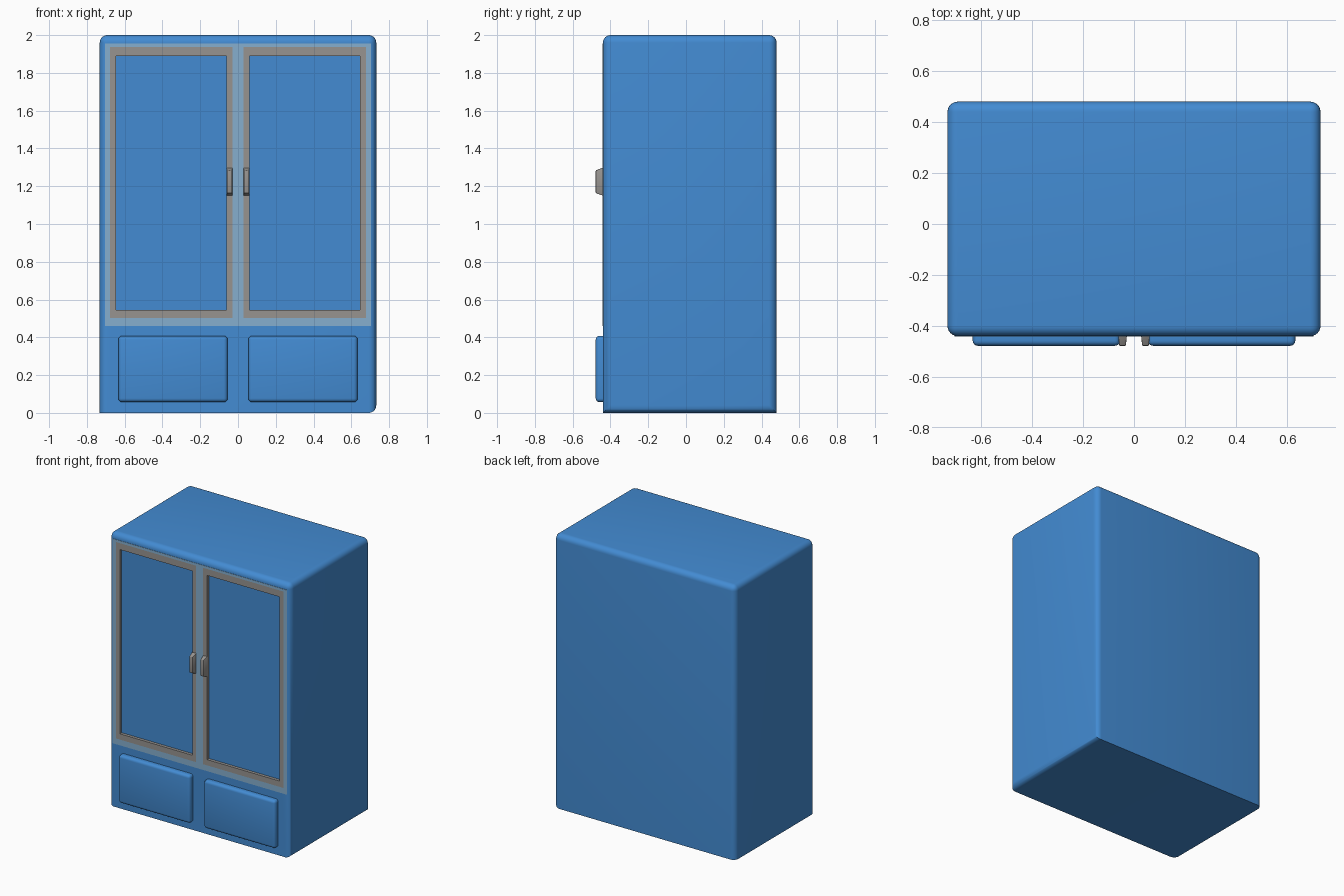
import bpy
import bmesh
from math import radians

if "Cube" in bpy.data.objects:
    bpy.data.objects.remove(bpy.data.objects["Cube"])


def material(name, rgb):
    mat = bpy.data.materials.new(name)
    mat.use_nodes = True
    mat.diffuse_color = (*rgb, 1)
    mat.node_tree.nodes["Principled BSDF"].inputs["Base Color"].default_value = (*rgb, 1)
    return mat


BLUE = material("cabinet blue", (0.056, 0.26, 0.65))
PALE = material("pale blue trim", (0.24, 0.43, 0.62))
GREY = material("warm grey", (0.31, 0.295, 0.28))

FRONT, BACK = -0.44, 0.48


def finish(name, bm, mat, smooth=False):
    bmesh.ops.recalc_face_normals(bm, faces=bm.faces)
    mesh = bpy.data.meshes.new(name)
    bm.to_mesh(mesh)
    bm.free()
    mesh.materials.append(mat)
    obj = bpy.data.objects.new(name, mesh)
    bpy.context.collection.objects.link(obj)
    if smooth:
        bpy.ops.object.select_all(action="DESELECT")
        obj.select_set(True)
        bpy.context.view_layer.objects.active = obj
        bpy.ops.object.shade_smooth_by_angle(angle=radians(35))
    return obj


def box(x, y, z):
    """Box mesh from three (low, high) ranges."""
    bm = bmesh.new()
    bmesh.ops.create_cube(bm, size=1)
    for v in bm.verts:
        v.co = [r[0] if c < 0 else r[1] for c, r in zip(v.co, (x, y, z))]
    return bm


def bevel(bm, radius, segments, rule=lambda e: True):
    edges = [e for e in bm.edges if rule(e)]
    bmesh.ops.bevel(bm, geom=edges, offset=radius, segments=segments,
                    profile=0.5, affect="EDGES", clamp_overlap=True)


def ring(name, outer, inner, y, mat):
    """Rectangular frame between two (x0, x1, z0, z1) outlines."""
    bm = bmesh.new()
    loops = []
    for (x0, x1, z0, z1), depth in ((outer, y[0]), (inner, y[0]),
                                    (inner, y[1]), (outer, y[1])):
        corners = ((x0, z0), (x1, z0), (x1, z1), (x0, z1))
        loops.append([bm.verts.new((cx, depth, cz)) for cx, cz in corners])
    for a, b in zip(loops, loops[1:] + loops[:1]):
        for i in range(4):
            j = (i + 1) % 4
            bm.faces.new((a[i], a[j], b[j], b[i]))
    return finish(name, bm, mat)


def span(side, a, b):
    """X range mirrored to the given side."""
    return tuple(sorted((side * a, side * b)))


# Cabinet shell: rounded everywhere except three of the bottom edges
def rounded_edge(e):
    on_floor = all(v.co.z < 0.01 for v in e.verts)
    return not on_floor or all(v.co.x > 0 for v in e.verts)


bm = box((-0.732, 0.732), (FRONT, BACK), (0, 2))
bevel(bm, 0.04, 6, rounded_edge)
body = finish("cabinet_body", bm, BLUE, True)

for side, label in ((1, "left"), (-1, "right")):
    # Recess behind the door frame
    cutter = finish("recess_cutter", box(span(side, 0.05, 0.655), (-0.6, FRONT + 0.02),
                                         (0.535, 1.9)), BLUE)
    cutter.hide_render = True
    cut = body.modifiers.new("door recess", "BOOLEAN")
    cut.operation, cut.solver, cut.object = "DIFFERENCE", "EXACT", cutter
    bpy.context.view_layer.objects.active = body
    bpy.ops.object.modifier_apply(modifier=cut.name)
    bpy.data.objects.remove(cutter)

    # Pale trim and grey door frame
    frame = (*span(side, 0.028, 0.678), 0.503, 1.937)
    opening = (*span(side, 0.06, 0.645), 0.545, 1.89)
    trim = (*span(side, 0, 0.704), 0.461, 1.955)
    ring(label + "_door_trim", trim, frame, (FRONT - 0.002, FRONT + 0.004), PALE)
    ring(label + "_door_frame", frame, opening, (FRONT - 0.002, FRONT + 0.022), GREY)

    # Tapered door handle
    bm = box(span(side, 0.028, 0.062), (-0.478, FRONT), (1.15, 1.298))
    for v in bm.verts:
        if v.co.y < -0.46:
            v.co.z += 0.014 if v.co.z < 1.2 else -0.014
            v.co.x += side * (0.004 if abs(v.co.x) < 0.045 else -0.004)
    bevel(bm, 0.003, 2, lambda e: any(v.co.y < -0.46 for v in e.verts))
    finish(label + "_handle", bm, GREY, True)

    # Rounded drawer front
    bm = box(span(side, 0.055, 0.633), (-0.478, FRONT + 0.01), (0.057, 0.408))
    bevel(bm, 0.02, 4, lambda e: any(v.co.y < -0.46 for v in e.verts))
    finish(label + "_drawer_front", bm, BLUE, True)
